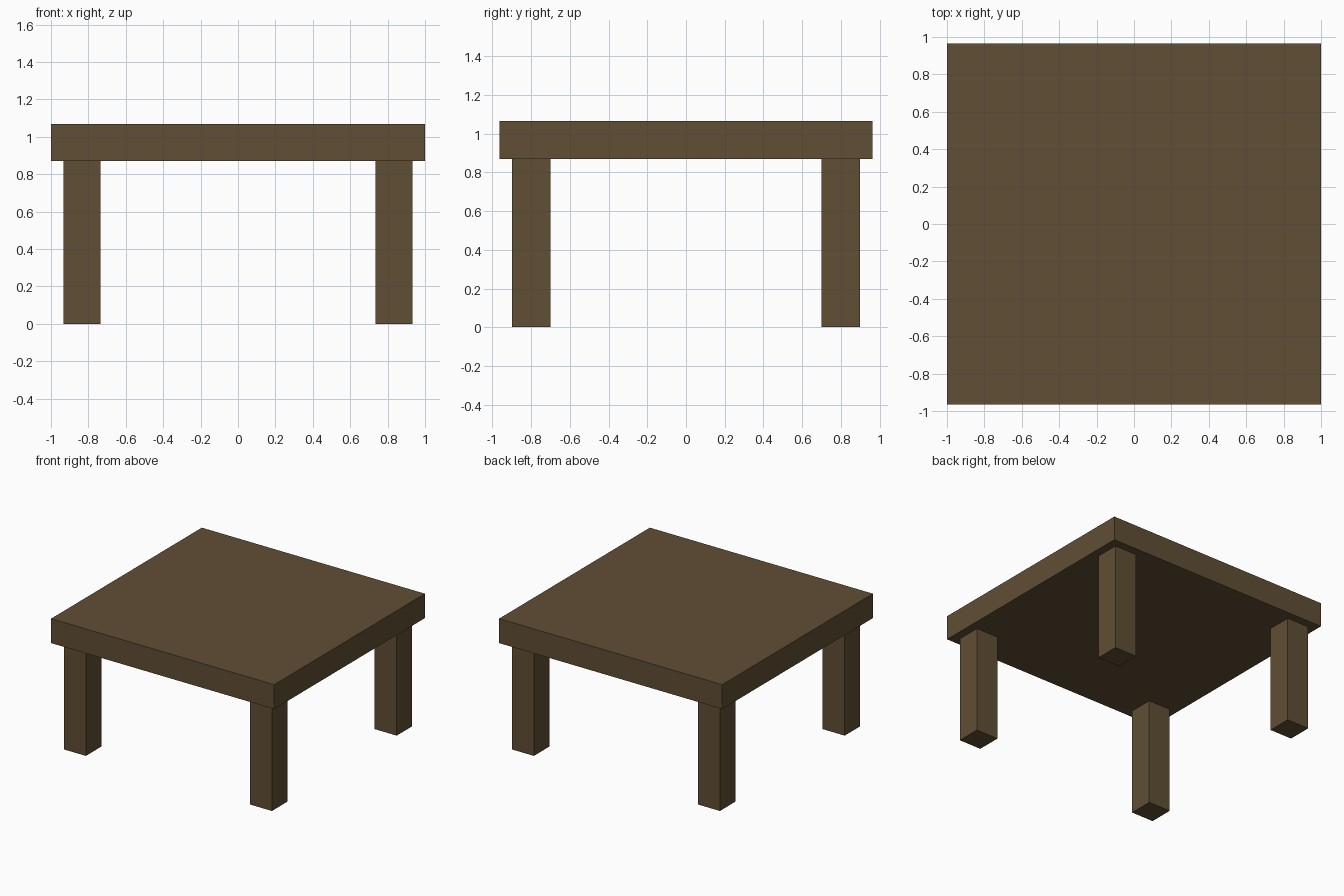
import bpy

if "Cube" in bpy.data.objects:
    bpy.data.objects.remove(bpy.data.objects["Cube"])

# One dark wood colour for the whole table
wood = bpy.data.materials.new("dark wood")
wood.diffuse_color = (0.117, 0.077, 0.035, 1.0)
wood.use_nodes = True
wood.node_tree.nodes["Principled BSDF"].inputs["Base Color"].default_value = wood.diffuse_color

TOP_X, TOP_Y = 1.0, 0.965      # half sizes of the table top
HEIGHT, UNDERSIDE = 1.067, 0.869
LEG = 0.198                    # square leg thickness
INSET = 0.067                  # gap from top edge to leg


def box(name, centre, size):
    bpy.ops.mesh.primitive_cube_add(size=1, location=centre)
    ob = bpy.context.object
    ob.name = name
    ob.scale = size
    bpy.ops.object.transform_apply(location=False, rotation=False, scale=True)
    ob.data.materials.append(wood)
    return ob


# Table top slab
box("table_top", (0, 0, (HEIGHT + UNDERSIDE) / 2),
    (2 * TOP_X, 2 * TOP_Y, HEIGHT - UNDERSIDE))

# Four square legs, inset from the corners
leg_x = TOP_X - INSET - LEG / 2
leg_y = TOP_Y - INSET - LEG / 2
for sy, depth in ((-1, "front"), (1, "back")):
    for sx, side in ((-1, "left"), (1, "right")):
        box(f"{depth}_{side}_leg", (sx * leg_x, sy * leg_y, UNDERSIDE / 2),
            (LEG, LEG, UNDERSIDE))
